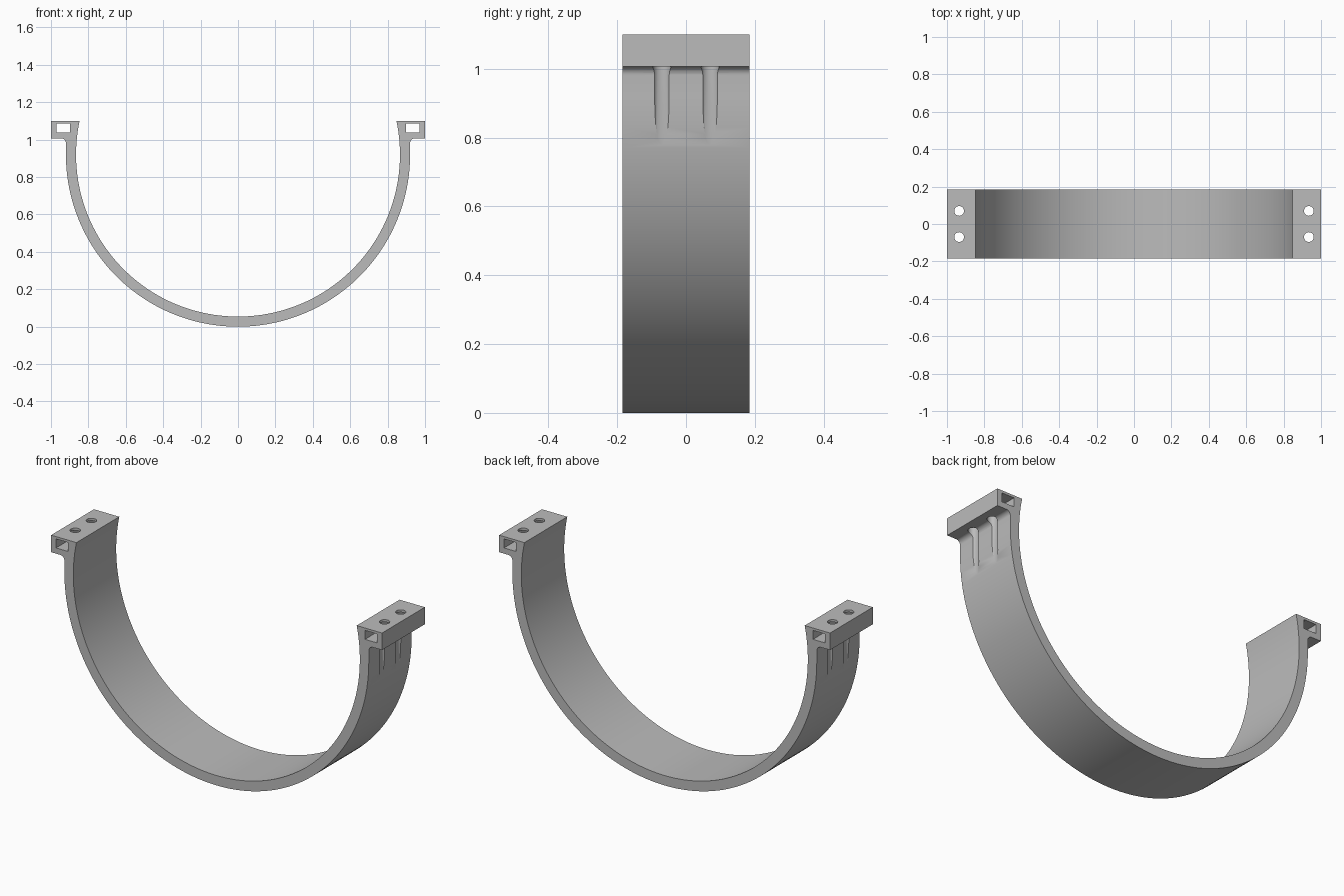
import bpy, bmesh
from math import sin, cos, pi, acos, asin

cube = bpy.data.objects.get("Cube")
if cube:
    bpy.data.objects.remove(cube, do_unlink=True)

HALF_WIDTH = 0.185
R_OUT, R_IN = 0.92, 0.866
CENTRE_Z = 0.92
TOP, PAD_BOTTOM = 1.1, 1.007
FILLET = 0.025
ARC_STEPS = 96

grey = bpy.data.materials.new("plain grey")
grey.use_nodes = True
colour = (0.5, 0.5, 0.5, 1)
grey.diffuse_color = colour
grey.node_tree.nodes["Principled BSDF"].inputs["Base Color"].default_value = colour


def arc(cx, cz, r, start, end, steps):
    angles = [start + (end - start) * i / steps for i in range(steps + 1)]
    return [(cx + r * cos(a), cz + r * sin(a)) for a in angles]


def extrude_profile(name, points, half):
    """Closed x-z outline extruded along y."""
    bm = bmesh.new()
    face = bm.faces.new([bm.verts.new((x, -half, z)) for x, z in points])
    ext = bmesh.ops.extrude_face_region(bm, geom=[face])
    moved = [v for v in ext["geom"] if isinstance(v, bmesh.types.BMVert)]
    bmesh.ops.translate(bm, vec=(0, 2 * half, 0), verts=moved)
    bmesh.ops.recalc_face_normals(bm, faces=bm.faces[:])
    mesh = bpy.data.meshes.new(name)
    bm.to_mesh(mesh)
    bm.free()
    obj = bpy.data.objects.new(name, mesh)
    bpy.context.collection.objects.link(obj)
    mesh.materials.append(grey)
    return obj


# Half-ring strap with a flanged pad at each end
rise = asin((TOP - CENTRE_Z) / R_IN)
fillet_x = R_OUT + FILLET
right_end = arc(fillet_x, PAD_BOTTOM - FILLET, FILLET, pi, pi / 2, 8)
right_end += [(1, PAD_BOTTOM), (1, TOP)]
left_end = [(-x, z) for x, z in reversed(right_end)]
outline = arc(0, CENTRE_Z, R_OUT, -pi, 0, ARC_STEPS) + right_end
outline += arc(0, CENTRE_Z, R_IN, rise, -pi - rise, ARC_STEPS) + left_end
strap = extrude_profile("half_ring_clamp", outline, HALF_WIDTH)

# Slots through the pads and bolt bores that groove the outer wall
cutters = []
for side in (-1, 1):
    slot = [(side * x, z) for x, z in
            ((0.897, 1.038), (0.97, 1.038), (0.97, 1.087), (0.897, 1.087))]
    cutters.append(extrude_profile("slot_cutter", slot, 0.3))
    for y in (-0.07, 0.07):
        bpy.ops.mesh.primitive_cylinder_add(
            vertices=32, radius=0.026, depth=0.5, location=(side * 0.935, y, 0.95))
        bore = bpy.context.object
        bore.name = "bore_cutter"
        bore.data.materials.append(grey)
        cutters.append(bore)

bpy.ops.object.select_all(action="DESELECT")
strap.select_set(True)
bpy.context.view_layer.objects.active = strap
for cutter in cutters:
    cutter.hide_render = True
    mod = strap.modifiers.new("cut", "BOOLEAN")
    mod.operation = "DIFFERENCE"
    mod.solver = "EXACT"
    mod.object = cutter
    bpy.ops.object.modifier_apply(modifier=mod.name)
for cutter in cutters:
    bpy.data.objects.remove(cutter, do_unlink=True)

bpy.ops.object.shade_smooth_by_angle(angle=pi / 6)
